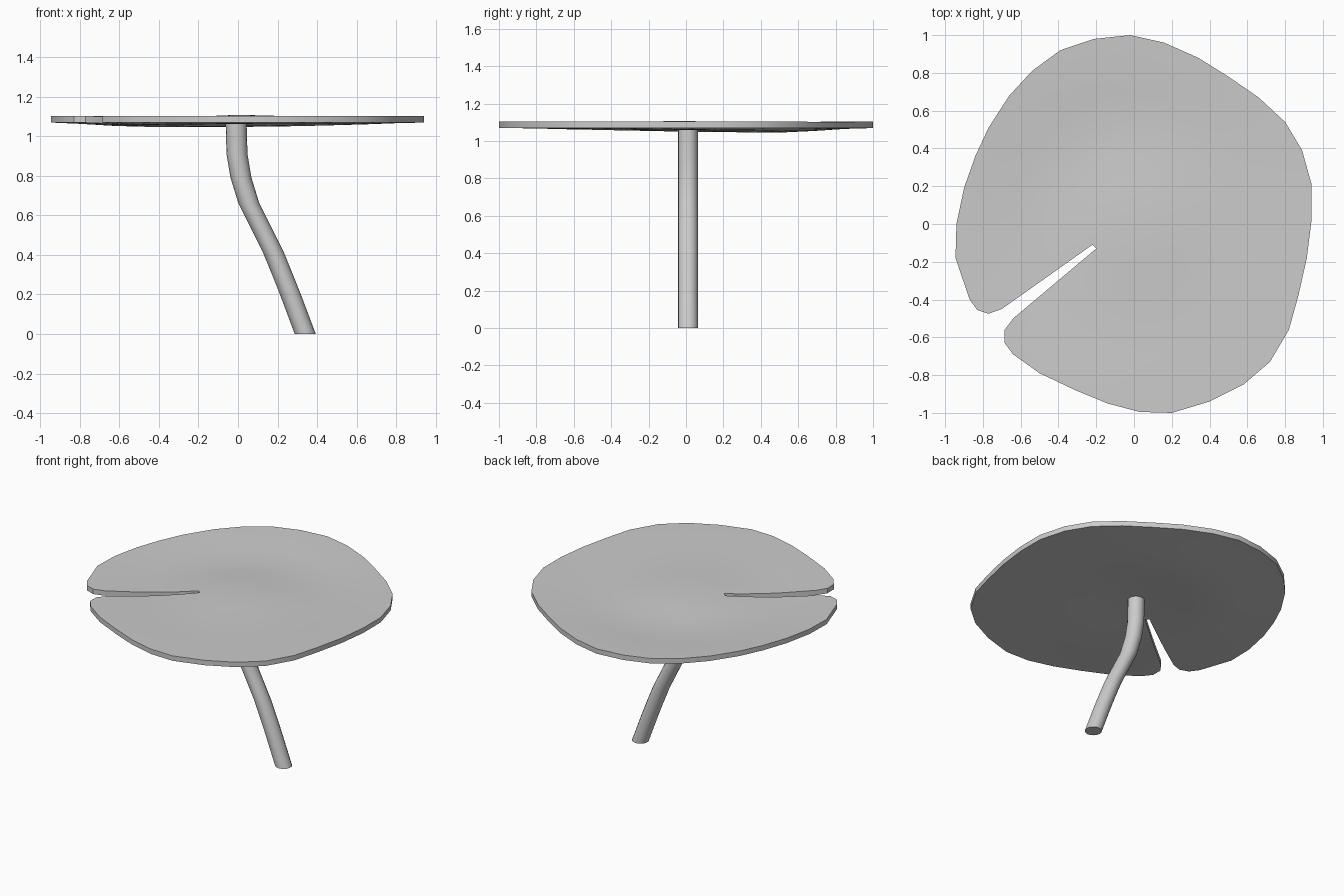
import bpy, bmesh, math

if "Cube" in bpy.data.objects:
    bpy.data.objects.remove(bpy.data.objects["Cube"])

# Leaf outline from one lip of the slit round to the other
OUTLINE = [(-.70, -.45), (-.77, -.475), (-.83, -.455), (-.87, -.40), (-.945, -.18), (-.94, 0),
           (-.90, .19), (-.84, .36), (-.77, .51), (-.66, .68), (-.54, .81), (-.39, .92),
           (-.21, .98), (-.02, 1), (.16, .96), (.34, .88), (.50, .78), (.66, .67), (.80, .54),
           (.89, .39), (.94, .21), (.94, .02), (.915, -.18), (.87, -.38), (.82, -.56),
           (.72, -.73), (.58, -.85), (.40, -.94), (.20, -1), (.03, -.995), (-.14, -.95),
           (-.31, -.88), (-.50, -.79), (-.64, -.69), (-.685, -.63), (-.685, -.56), (-.64, -.50)]


def finish(bm, name, angle):
    bmesh.ops.recalc_face_normals(bm, faces=bm.faces[:])
    mesh = bpy.data.meshes.new(name)
    bm.to_mesh(mesh)
    bm.free()
    ob = bpy.data.objects.new(name, mesh)
    bpy.context.collection.objects.link(ob)
    bpy.ops.object.select_all(action='DESELECT')
    ob.select_set(True)
    bpy.context.view_layer.objects.active = ob
    bpy.ops.object.shade_smooth_by_angle(angle=math.radians(angle))
    return ob


def height(x, y):
    # Shallow ring-shaped dip, deepest at the back left
    r = min(math.hypot(x, y), 1)
    dip = 0.017 + 0.009 * math.cos(math.atan2(y, x) - math.radians(120))
    return 1.108 - 0.005 * r - dip * math.sin(math.pi * r) ** 2


# Leaf pad: two layers of rings, open along the slit, joined by a rim
bm = bmesh.new()
n = len(OUTLINE)
inner = [(-.22, -.11)]
for i in range(1, n - 1):
    a = math.radians(206 - 354 * i / (n - 1))
    inner.append((.24 * math.cos(a), .24 * math.sin(a)))
inner.append((-.20, -.13))
steps = [0, .2, .4, .6, .8, 1]


def layer(drop):
    rings = []
    for t in steps:
        ring = []
        for (ax, ay), (bx, by) in zip(inner, OUTLINE):
            x, y = ax + (bx - ax) * t, ay + (by - ay) * t
            ring.append(bm.verts.new((x, y, height(x, y) - drop)))
        rings.append(ring)
    centre = bm.verts.new((0, 0, height(0, 0) - drop))
    for a, b in zip(rings, rings[1:]):
        for i in range(n - 1):
            bm.faces.new((a[i], a[i + 1], b[i + 1], b[i]))
    for i in range(n):
        bm.faces.new((centre, rings[0][i], rings[0][(i + 1) % n]))
    border = rings[-1][:] + [r[-1] for r in rings[-2::-1]] + [r[0] for r in rings[:-1]]
    return border


top, bottom = layer(0), layer(.034)
for i in range(len(top)):
    j = (i + 1) % len(top)
    bm.faces.new((top[i], top[j], bottom[j], bottom[i]))
finish(bm, "leaf_pad", 35)

# Curved stem, round rings following a path
bm = bmesh.new()
path = [(.34, 0), (.265, .2), (.225, .3), (.18, .41), (.12, .53), (.055, .66),
        (.015, .79), (-.005, .91), (-.01, 1.085)]
sides, prev = 16, None
for k, (px, pz) in enumerate(path):
    ring = [bm.verts.new((px + .053 * math.cos(2 * math.pi * i / sides),
                          .01 + .053 * math.sin(2 * math.pi * i / sides), pz))
            for i in range(sides)]
    if prev:
        for i in range(sides):
            j = (i + 1) % sides
            bm.faces.new((prev[i], prev[j], ring[j], ring[i]))
    if k in (0, len(path) - 1):
        bm.faces.new(ring)
    prev = ring
finish(bm, "stem", 40)
